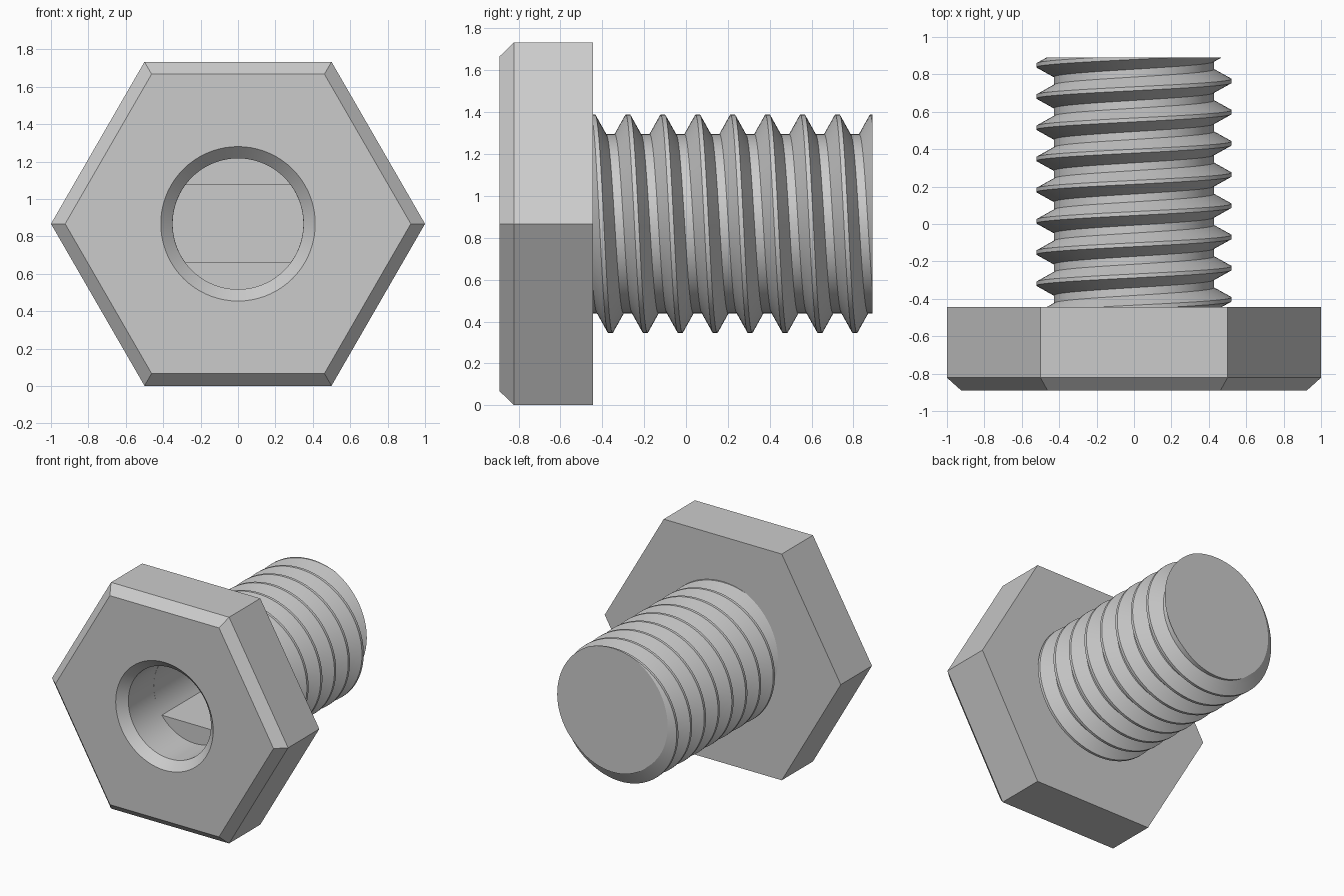
import bpy, bmesh, math

if "Cube" in bpy.data.objects:
    bpy.data.objects.remove(bpy.data.objects["Cube"])

CZ = 0.867                    # height of the bolt axis
FRONT, BACK, END = -0.89, -0.4445, 0.89
PITCH = (END - BACK) / 8
SEG = 72


def finish(name, bm):
    bmesh.ops.recalc_face_normals(bm, faces=bm.faces)
    me = bpy.data.meshes.new(name)
    bm.to_mesh(me)
    bm.free()
    ob = bpy.data.objects.new(name, me)
    bpy.context.collection.objects.link(ob)
    return ob


def circle(r, n=SEG):
    return [(r * math.cos(2 * math.pi * i / n), r * math.sin(2 * math.pi * i / n)) for i in range(n)]


def loft(name, sections):
    """Closed solid through (y, outline) sections along the bolt axis."""
    bm = bmesh.new()
    rings = [[bm.verts.new((x, y, CZ + z)) for x, z in pts] for y, pts in sections]
    n = len(rings[0])
    for a, b in zip(rings, rings[1:]):
        for i in range(n):
            j = (i + 1) % n
            bm.faces.new((a[i], a[j], b[j], b[i]))
    bm.faces.new(rings[0])
    bm.faces.new(rings[-1])
    return finish(name, bm)


def threaded_shank():
    """Helical sheet, trimmed by flat planes and capped."""
    bm = bmesh.new()
    major, minor = 0.522, 0.428
    crest, root = PITCH / 16, PITCH / 2 - PITCH / 8
    profile = [(-crest, major), (crest, major), (root, minor), (PITCH - root, minor)]
    turns = 13
    grid = []
    for j in range(SEG):
        a = 2 * math.pi * j / SEG
        col = []
        for k in range(turns * 4):
            dy, r = profile[k % 4]
            y = BACK + PITCH * (k // 4 - 3 + j / SEG) + dy
            col.append(bm.verts.new((r * math.sin(a), y, CZ + r * math.cos(a))))
        grid.append(col)
    for j in range(SEG):
        shift = 4 if j == SEG - 1 else 0
        nxt = grid[(j + 1) % SEG]
        for k in range(turns * 4 - 1 - shift):
            bm.faces.new((grid[j][k], grid[j][k + 1], nxt[k + 1 + shift], nxt[k + shift]))
    for y, side in ((BACK - 0.06, -1), (END, 1)):
        cut = bmesh.ops.bisect_plane(bm, geom=bm.verts[:] + bm.edges[:] + bm.faces[:], dist=1e-6,
                                     plane_co=(0, y, 0), plane_no=(0, side, 0), clear_outer=True)
        rim = [e for e in cut["geom_cut"] if isinstance(e, bmesh.types.BMEdge)]
        bmesh.ops.contextual_create(bm, geom=rim)
    return finish("threaded_shank", bm)


# Chamfered hexagonal head
bolt = loft("hex_bolt", [(FRONT, circle(0.924, 6)), (-0.822, circle(1, 6)), (BACK, circle(1, 6))])

# Threaded shank, joined to the head
shank = threaded_shank()

# Round socket with a countersunk rim
socket = loft("socket_cutter", [(FRONT - 0.03, circle(0.443)), (FRONT + 0.063, circle(0.35)), (-0.52, circle(0.35))])

# Deeper slot in the socket floor, with rounded ends
half = math.asin(0.208 / 0.35)
arc = [half * (2 * i / 16 - 1) for i in range(17)]
outline = [(0.3495 * math.cos(a + s), 0.3495 * math.sin(a + s)) for s in (0, math.pi) for a in arc]
slot = loft("slot_cutter", [(-0.6, outline), (0.3, outline)])

bpy.context.view_layer.objects.active = bolt
bolt.select_set(True)
for tool, op in ((shank, 'UNION'), (socket, 'DIFFERENCE'), (slot, 'DIFFERENCE')):
    mod = bolt.modifiers.new(tool.name, 'BOOLEAN')
    mod.operation, mod.object, mod.solver = op, tool, 'EXACT'
    bpy.ops.object.modifier_apply(modifier=mod.name)
    bpy.data.objects.remove(tool)
bpy.ops.object.shade_smooth_by_angle(angle=math.radians(25))
